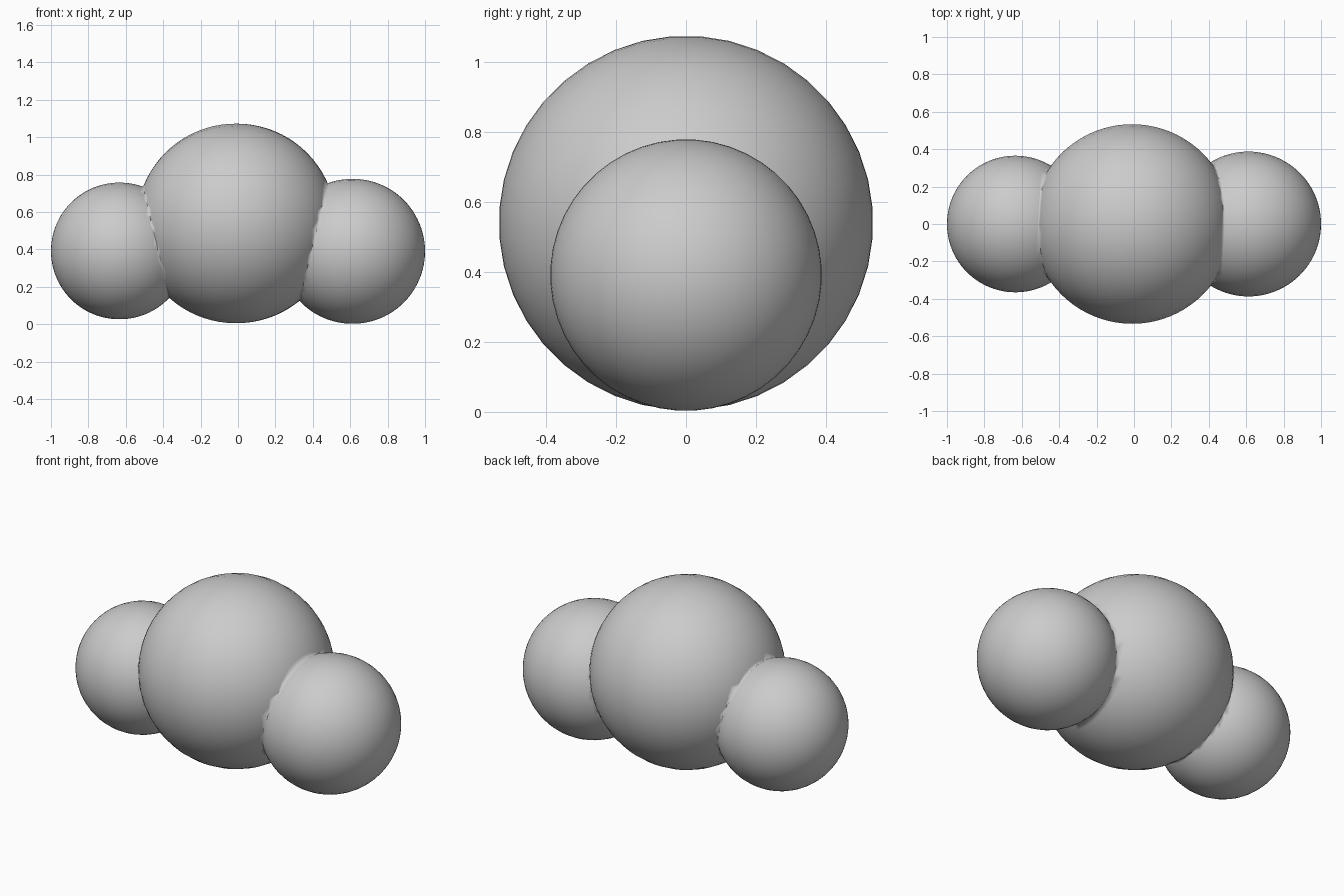
import bpy
from math import pi

if "Cube" in bpy.data.objects:
    bpy.data.objects.remove(bpy.data.objects["Cube"])


def ball(name, x, z, radius, segments):
    # Poles lie along x; half-step twist puts a flat facet at top and sides
    bpy.ops.mesh.primitive_uv_sphere_add(segments=segments, ring_count=segments,
                                         radius=radius)
    ob = bpy.context.object
    ob.name = name
    ob.rotation_euler = (pi / segments, pi / 2, 0)
    bpy.ops.object.transform_apply(location=False, rotation=True, scale=False)
    ob.rotation_euler = (pi / segments, 0, 0)
    ob.location = (x, 0, z)
    bpy.ops.object.transform_apply(location=True, rotation=True, scale=False)
    return ob


# Large middle ball and two smaller, slightly unequal side balls
body = ball("joined_balls", -0.01, 0.539, 0.535, 40)
left = ball("left_ball", -0.634, 0.392, 0.366, 48)
right = ball("right_ball", 0.612, 0.390, 0.388, 48)

# Fuse into one continuous skin
for side in (left, right):
    mod = body.modifiers.new("fuse", 'BOOLEAN')
    mod.operation = 'UNION'
    mod.solver = 'EXACT'
    mod.object = side
    bpy.context.view_layer.objects.active = body
    bpy.ops.object.modifier_apply(modifier=mod.name)
    bpy.data.objects.remove(side, do_unlink=True)

# Smooth shading carried across the seams
body.data.shade_smooth()
